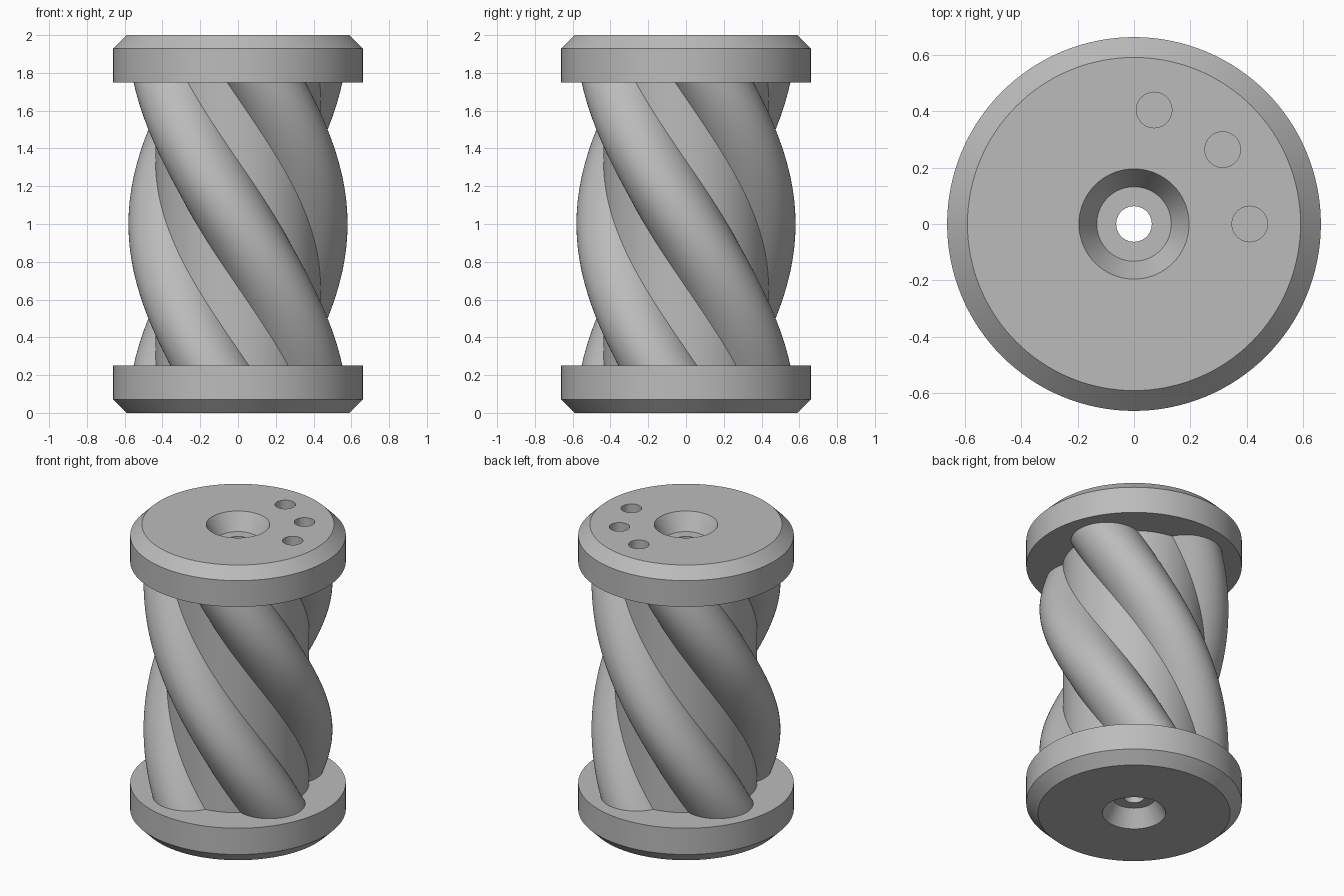
import bpy
import bmesh
from math import sin, cos, pi, radians

cube = bpy.data.objects.get("Cube")
if cube:
    bpy.data.objects.remove(cube, do_unlink=True)

HEIGHT = 2.0
CAP_H = 0.25        # thickness of each end flange
BORE = 0.063        # through hole radius
SINK = 0.11         # countersink depth
OVERLAP = 0.02      # how far the shaft runs into the flanges

grey = bpy.data.materials.new("plain grey")
grey.use_nodes = True
grey.diffuse_color = (0.5, 0.5, 0.5, 1)
grey.node_tree.nodes["Principled BSDF"].inputs["Base Color"].default_value = (0.5, 0.5, 0.5, 1)


def finish(bm, name):
    """Turn a bmesh into a smooth-shaded object with sharp creases."""
    bmesh.ops.recalc_face_normals(bm, faces=bm.faces[:])
    mesh = bpy.data.meshes.new(name)
    bm.to_mesh(mesh)
    bm.free()
    mesh.materials.append(grey)
    obj = bpy.data.objects.new(name, mesh)
    bpy.context.collection.objects.link(obj)
    smooth(obj)
    return obj


def smooth(obj):
    bpy.ops.object.select_all(action='DESELECT')
    obj.select_set(True)
    bpy.context.view_layer.objects.active = obj
    bpy.ops.object.shade_smooth_by_angle(angle=radians(25))


def bridge(bm, a, b):
    """Join two closed rings with quads."""
    n = len(a)
    for i in range(n):
        j = (i + 1) % n
        bm.faces.new((a[i], a[j], b[j], b[i]))


def lathe(name, profile, segments=128):
    """Revolve a closed (radius, z) outline about the z axis."""
    bm = bmesh.new()
    rings = []
    for s in range(segments):
        a = 2 * pi * s / segments
        rings.append([bm.verts.new((r * cos(a), r * sin(a), z)) for r, z in profile])
    for s in range(segments):
        bridge(bm, rings[s], rings[(s + 1) % segments])
    return finish(bm, name)


def strand(name, start, offset=0.36, radius=0.22, sides=64, steps=72):
    """Round lobe twisting a quarter turn per unit of height."""
    bm = bmesh.new()
    rings = []
    z0, z1 = CAP_H - OVERLAP, HEIGHT - CAP_H + OVERLAP
    for s in range(steps + 1):
        z = z0 + (z1 - z0) * s / steps
        turn = start - (pi / 2) * (z - HEIGHT / 2)
        cx, cy = offset * cos(turn), offset * sin(turn)
        ring = []
        for k in range(sides):
            a = turn + 2 * pi * k / sides
            ring.append(bm.verts.new((cx + radius * cos(a), cy + radius * sin(a), z)))
        rings.append(ring)
    for lower, upper in zip(rings, rings[1:]):
        bridge(bm, lower, upper)
    bm.faces.new(rings[0])
    bm.faces.new(rings[-1])
    return finish(bm, name)


# End flanges: chamfered rim, countersunk bore
flange = [(BORE, CAP_H), (BORE, SINK), (0.132, SINK), (0.195, 0),
          (0.59, 0), (0.662, 0.072), (0.662, CAP_H)]
lathe("bottom_flange", flange)
top = lathe("top_flange", [(r, HEIGHT - z) for r, z in flange])

# Three blind holes in the top flange
for i in range(3):
    a = radians(40 * i)
    bpy.ops.mesh.primitive_cylinder_add(
        vertices=48, radius=BORE, depth=0.2,
        location=(0.41 * cos(a), 0.41 * sin(a), HEIGHT))
    cutter = bpy.context.object
    cutter.name = "pin_hole_cutter"
    cutter.hide_render = True
    cutter.data.materials.append(grey)
    cut = top.modifiers.new("pin_hole", 'BOOLEAN')
    cut.operation = 'DIFFERENCE'
    cut.solver = 'EXACT'
    cut.object = cutter
    bpy.context.view_layer.objects.active = top
    bpy.ops.object.modifier_apply(modifier=cut.name)
    bpy.data.objects.remove(cutter, do_unlink=True)
smooth(top)

# Hollow core between the flanges
low, high = CAP_H - OVERLAP, HEIGHT - CAP_H + OVERLAP
lathe("core", [(BORE, low), (0.437, low), (0.437, high), (BORE, high)])

# Four twisted lobes around the core
for i in range(4):
    strand(f"twisted_lobe_{i + 1}", i * pi / 2)
